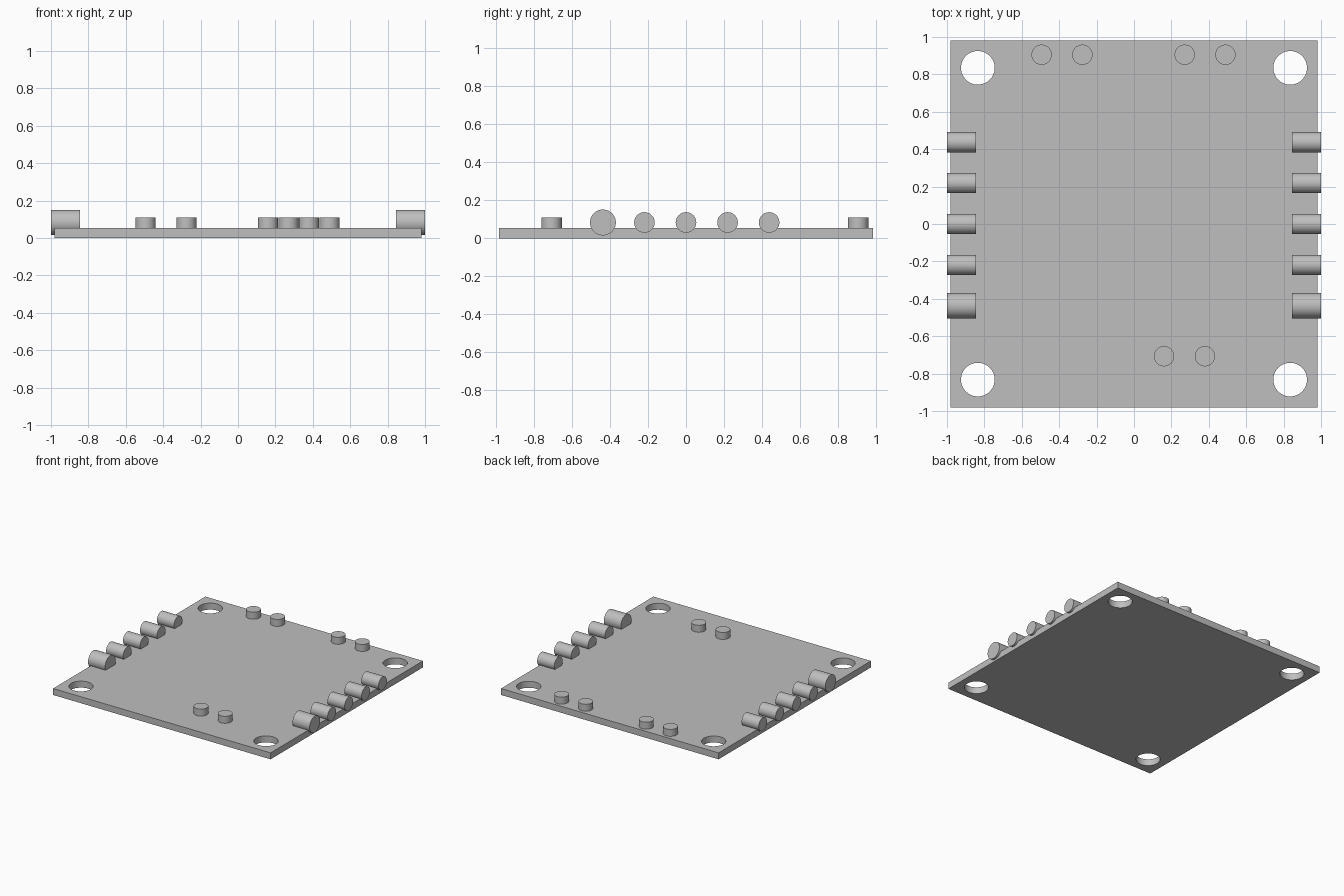
import bpy
import math

cube = bpy.data.objects.get("Cube")
if cube:
    bpy.data.objects.remove(cube, do_unlink=True)

BOARD_HALF = 0.982
BOARD_TOP = 0.053

grey = bpy.data.materials.new("plain grey")
grey.use_nodes = True
colour = (0.52, 0.52, 0.52, 1)
grey.diffuse_color = colour
grey.node_tree.nodes["Principled BSDF"].inputs["Base Color"].default_value = colour


def cylinder(name, centre, radius, depth, along_x=False):
    """Smooth-sided cylinder, standing up or lying along x."""
    turn = (0, math.pi / 2, 0) if along_x else (0, 0, 0)
    bpy.ops.mesh.primitive_cylinder_add(
        vertices=64, radius=radius, depth=depth, location=centre, rotation=turn)
    obj = bpy.context.object
    obj.name = name
    obj.data.materials.append(grey)
    bpy.ops.object.shade_smooth_by_angle(angle=math.radians(30))
    return obj


# Square board
bpy.ops.mesh.primitive_cube_add(size=1, location=(0, 0, BOARD_TOP / 2))
board = bpy.context.object
board.name = "board"
board.scale = (2 * BOARD_HALF, 2 * BOARD_HALF, BOARD_TOP)
bpy.ops.object.transform_apply(location=True, rotation=False, scale=True)
board.data.materials.append(grey)

# Mounting holes in the four corners
for x in (-0.835, 0.835):
    for y in (-0.832, 0.835):
        cutter = cylinder("hole_cutter", (x, y, BOARD_TOP / 2), 0.09, 0.3)
        cutter.hide_render = True
        cut = board.modifiers.new("mounting hole", 'BOOLEAN')
        cut.operation = 'DIFFERENCE'
        cut.solver = 'EXACT'
        cut.object = cutter
        bpy.context.view_layer.objects.active = board
        bpy.ops.object.modifier_apply(modifier=cut.name)
        bpy.data.objects.remove(cutter, do_unlink=True)
bpy.ops.object.select_all(action='DESELECT')
board.select_set(True)
bpy.context.view_layer.objects.active = board
bpy.ops.object.shade_smooth_by_angle(angle=math.radians(30))

# Rows of edge barrels, the front one of each row larger
for side, sign in (("left", 1), ("right", -1)):
    for i in range(5):
        radius = 0.068 if i == 0 else 0.054
        y = -0.437 + 0.2185 * i
        cylinder(f"{side}_barrel_{i + 1}", (sign * 0.923, y, 0.083), radius, 0.154, True)

# Upright pins: two pairs at the back, one pair at the front
pairs = {"back_right": (-0.385, 0.905), "back_left": (0.38, 0.905), "front": (0.27, -0.707)}
for name, (x, y) in pairs.items():
    for i, dx in enumerate((-0.109, 0.109)):
        cylinder(f"{name}_pin_{i + 1}", (x + dx, y, 0.06), 0.054, 0.1)
